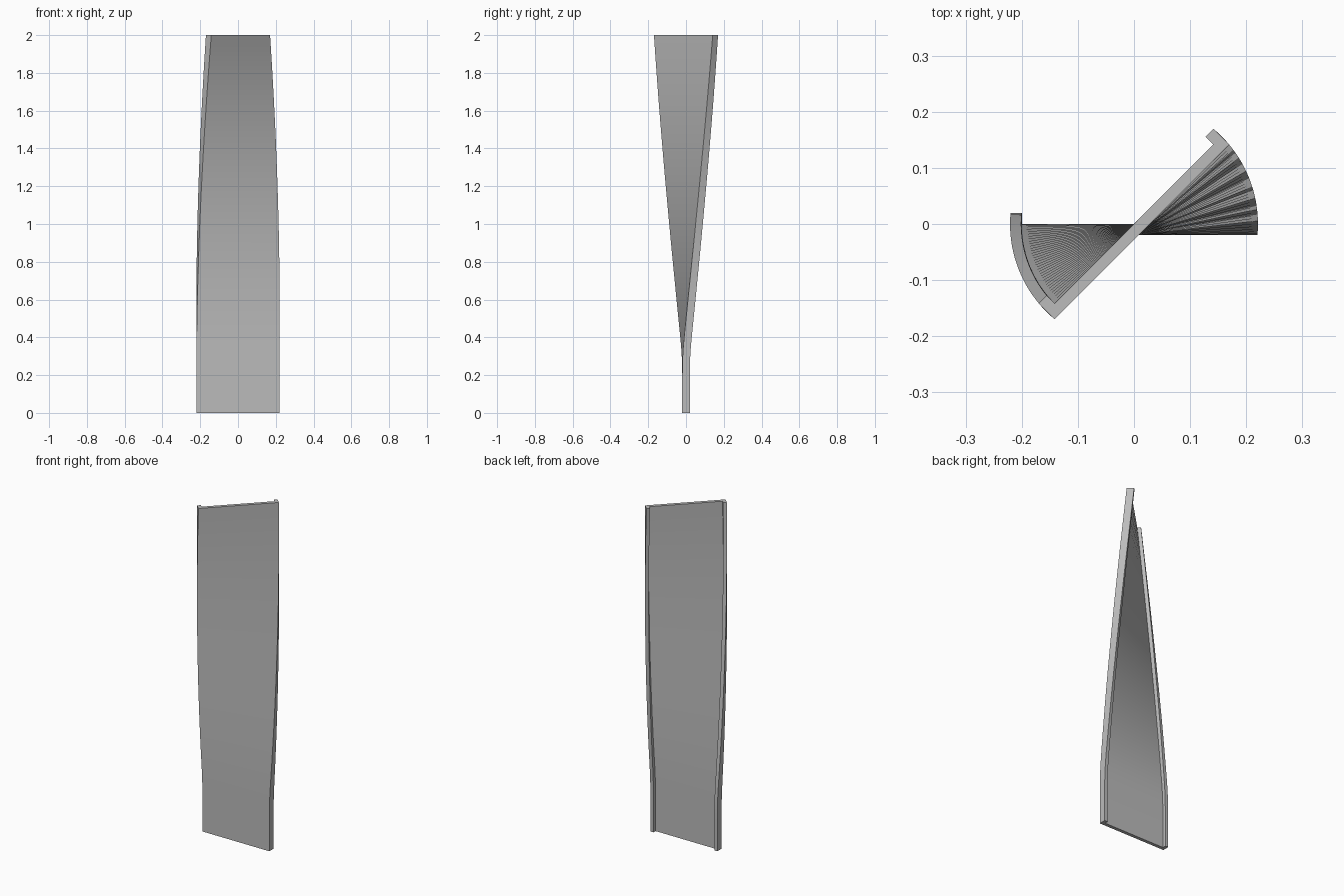
import bpy, bmesh
from math import radians
from mathutils import Matrix

cube = bpy.data.objects.get("Cube")
if cube:
    bpy.data.objects.remove(cube, do_unlink=True)

HEIGHT, RINGS = 2.0, 40
HALF, LIP, WALL = 0.22, 0.02, 0.02   # half width, lip reach, sheet thickness
TWIST = radians(45)
START, BLEND = 0.3, 0.1              # where the twist begins, easing range


def twist_at(z):
    """Straight foot, short ease, then an even twist to the top."""
    d = z - START
    if d <= -BLEND:
        run = 0.0
    elif d < BLEND:
        run = (d + BLEND) ** 2 / (4 * BLEND)
    else:
        run = d
    return TWIST * run / (HEIGHT - START)


# Plain grey metal
grey = bpy.data.materials.new("grey_metal")
grey.use_nodes = True
colour = (0.5, 0.5, 0.5, 1)
grey.diffuse_color = colour
grey.node_tree.nodes["Principled BSDF"].inputs["Base Color"].default_value = colour

# Shallow channel section: flat web with a lip along each back edge
inner = HALF - WALL
right_half = [(HALF, -WALL), (HALF, LIP), (inner, LIP), (inner, 0)]
section = right_half + [(-x, y) for x, y in reversed(right_half)]

# Twisted channel, swept ring by ring
bm = bmesh.new()
rings = []
for i in range(RINGS + 1):
    z = HEIGHT * i / RINGS
    turn = Matrix.Rotation(twist_at(z), 3, 'Z')
    rings.append([bm.verts.new(turn @ bm_co) for bm_co in
                  (Matrix.Translation((x, y, z)).translation for x, y in section)])
n = len(section)
for low, high in zip(rings, rings[1:]):
    for j in range(n):
        k = (j + 1) % n
        bm.faces.new((low[j], low[k], high[k], high[j]))

# End caps
bm.faces.new(reversed(rings[0]))
bm.faces.new(rings[-1])
bmesh.ops.recalc_face_normals(bm, faces=bm.faces)

mesh = bpy.data.meshes.new("twisted_channel")
bm.to_mesh(mesh)
bm.free()
mesh.materials.append(grey)
channel = bpy.data.objects.new("twisted_channel", mesh)
bpy.context.collection.objects.link(channel)

# Smooth along the twist, sharp at the folds
bpy.ops.object.select_all(action='DESELECT')
channel.select_set(True)
bpy.context.view_layer.objects.active = channel
bpy.ops.object.shade_smooth_by_angle(angle=radians(30))
